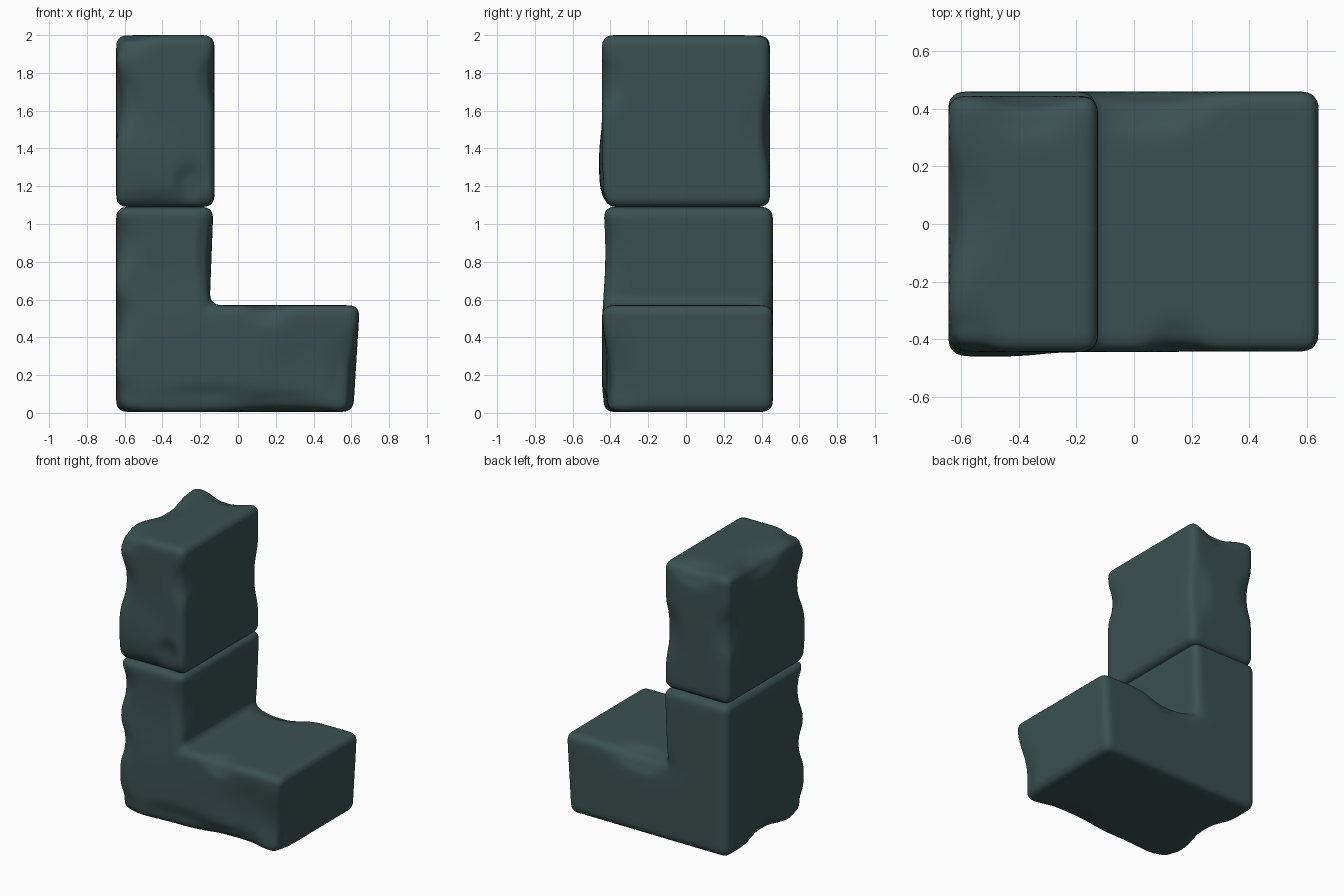
import bpy, bmesh, math
from mathutils import Vector

stone = bpy.data.materials.new("dark teal stone")
stone.diffuse_color = (0.042, 0.082, 0.082, 1)


def block(name, profile, y0, y1, radius, dents):
    """Extrude an x-z profile along y, round its edges, then chip it with soft dents."""
    bm = bmesh.new()
    face = bm.faces.new([bm.verts.new((x, y0, z)) for x, z in profile])
    ext = bmesh.ops.extrude_face_region(bm, geom=[face])
    moved = [v for v in ext["geom"] if isinstance(v, bmesh.types.BMVert)]
    bmesh.ops.translate(bm, verts=moved, vec=(0, y1 - y0, 0))
    bmesh.ops.recalc_face_normals(bm, faces=bm.faces)
    bmesh.ops.bevel(bm, geom=bm.edges[:], offset=radius, segments=5,
                    profile=0.5, affect='EDGES', clamp_overlap=True)
    me = bpy.data.meshes.new(name)
    bm.to_mesh(me)
    bm.free()
    ob = bpy.data.objects.new(name, me)
    bpy.context.collection.objects.link(ob)

    # Even, dense surface so that the chips can be shaped smoothly
    rem = ob.modifiers.new("remesh", 'REMESH')
    rem.mode, rem.voxel_size = 'VOXEL', 0.016
    smo = ob.modifiers.new("smooth", 'SMOOTH')
    smo.factor, smo.iterations = 0.5, 4
    ev = ob.evaluated_get(bpy.context.evaluated_depsgraph_get())
    dense = bpy.data.meshes.new_from_object(ev)
    ob.modifiers.clear()
    ob.data = dense
    for v in dense.vertices:
        p = v.co.copy()
        for centre, size, push in dents:
            d2 = sum(((p[i] - centre[i]) / size[i]) ** 2 for i in range(3))
            if d2 < 4:
                v.co += Vector(push) * math.exp(-d2 ** 1.5)
    dense.materials.clear()
    dense.materials.append(stone)
    for f in dense.polygons:
        f.use_smooth = True
        f.material_index = 0
    return ob


# L-shaped base with its upright; dents are (centre, size, push)
block("base_step",
      [(-0.645, 0.005), (0.61, 0.005), (0.645, 0.57), (-0.15, 0.57),
       (-0.13, 1.09), (-0.645, 1.09)], -0.445, 0.46, 0.05, [
    ((0.40, -0.44, 0.22), (0.22, 0.10, 0.22), (0, 0.025, 0)),         # chipped front right
    ((0.62, -0.45, 0.15), (0.12, 0.15, 0.25), (-0.03, 0.03, 0)),      # right corner
    ((0.25, -0.45, 0.00), (0.25, 0.15, 0.10), (0, 0.03, 0.02)),       # lower front edge
    ((-0.15, -0.45, 0.05), (0.30, 0.12, 0.09), (0, 0.025, 0)),        # lower front ledge
    ((0.15, -0.45, 0.56), (0.10, 0.10, 0.08), (0, 0.02, -0.02)),      # top front notch
    ((0.05, 0.46, 0.57), (0.20, 0.12, 0.10), (0, -0.03, -0.035)),     # top back chip
    ((-0.15, -0.44, 0.85), (0.06, 0.10, 0.20), (-0.02, 0.02, 0)),     # upright front edge
    ((-0.645, -0.44, 0.90), (0.10, 0.10, 0.14), (0.02, 0.03, 0)),     # upright left edge
    ((-0.645, -0.44, 0.50), (0.10, 0.10, 0.12), (0.025, 0.02, 0)),
    ((-0.645, 0.00, 0.00), (0.12, 0.18, 0.10), (0.03, 0, 0.025)),
    ((-0.645, -0.44, 0.05), (0.12, 0.12, 0.12), (0.02, 0.02, 0.01)),
    ((-0.40, -0.445, 0.85), (0.30, 0.08, 0.30), (0, 0.02, 0)),
])

# Tall upper stone
block("upper_stone",
      [(-0.645, 1.09), (-0.125, 1.09), (-0.125, 2.0), (-0.645, 2.0)],
      -0.445, 0.445, 0.05, [
    ((-0.25, -0.45, 1.22), (0.07, 0.08, 0.09), (0, 0.025, 0)),        # round front dent
    ((-0.50, -0.44, 1.32), (0.20, 0.10, 0.16), (0, -0.015, 0)),       # front swelling
    ((-0.35, -0.44, 1.08), (0.35, 0.10, 0.08), (0, 0.025, 0)),        # lower front edge
    ((-0.645, -0.44, 1.65), (0.12, 0.12, 0.16), (0.03, 0.03, 0)),     # front left edge
    ((-0.125, -0.44, 1.75), (0.08, 0.10, 0.12), (-0.02, 0.02, 0)),    # front right edge
    ((-0.60, -0.44, 2.00), (0.12, 0.12, 0.10), (0.02, 0.02, -0.02)),  # top corner
    ((-0.645, 0.05, 2.00), (0.14, 0.20, 0.10), (0.03, 0, -0.03)),     # top left edge
    ((-0.36, 0.445, 2.00), (0.15, 0.12, 0.10), (0, -0.03, -0.03)),    # top back edge
    ((-0.125, 0.44, 1.50), (0.12, 0.12, 0.18), (-0.01, -0.03, 0)),    # back right edge
    ((-0.645, 0.44, 1.60), (0.10, 0.10, 0.15), (0.02, -0.02, 0)),
])
